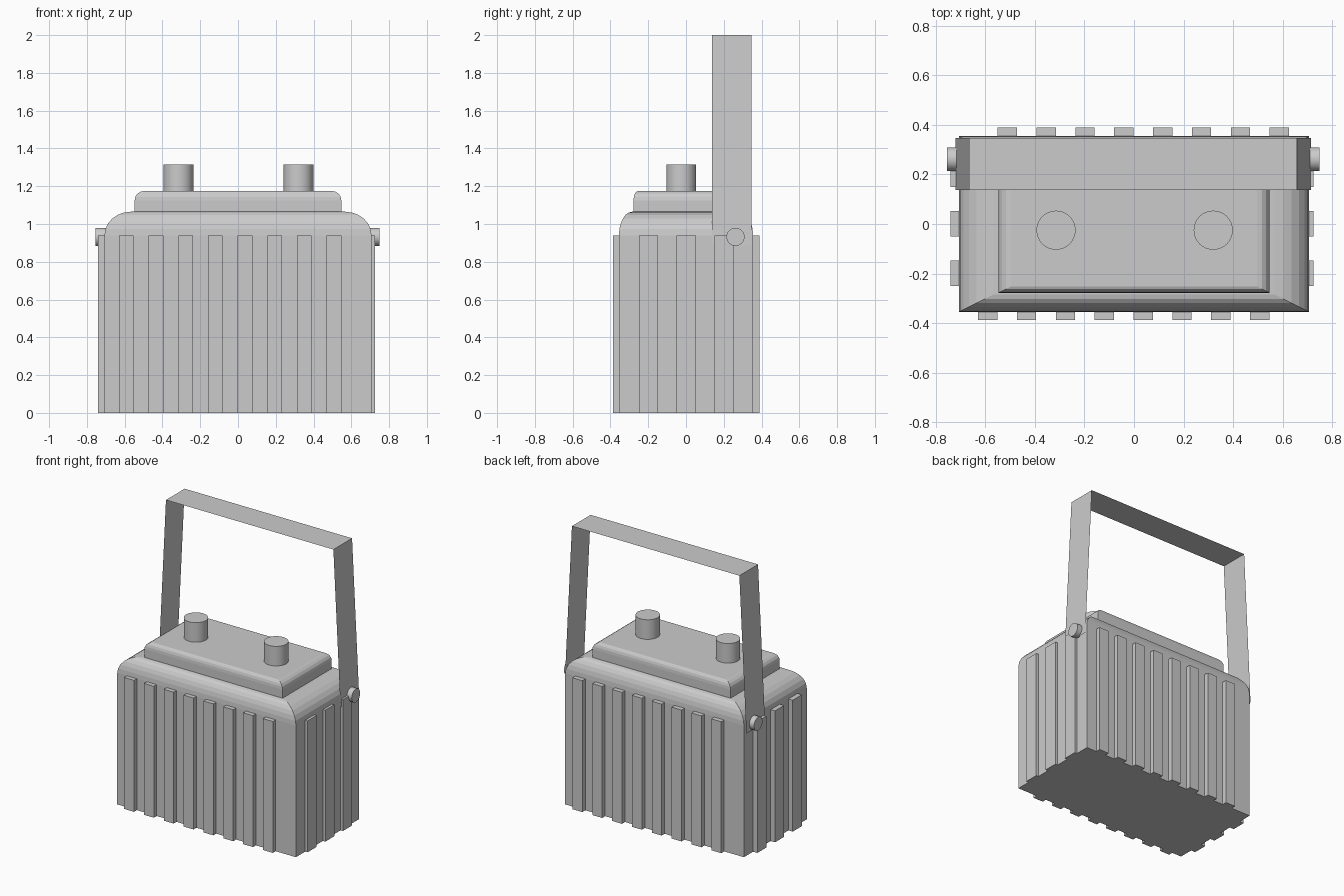
import bpy, bmesh, math
from mathutils import Matrix

if "Cube" in bpy.data.objects:
    bpy.data.objects.remove(bpy.data.objects["Cube"])

grey = bpy.data.materials.new("plain grey")
grey.diffuse_color = (0.6, 0.6, 0.6, 1)
grey.use_nodes = True
grey.node_tree.nodes["Principled BSDF"].inputs["Base Color"].default_value = grey.diffuse_color


def finish(name, bm, smooth=False):
    bmesh.ops.recalc_face_normals(bm, faces=bm.faces)
    mesh = bpy.data.meshes.new(name)
    bm.to_mesh(mesh)
    bm.free()
    mesh.materials.append(grey)
    ob = bpy.data.objects.new(name, mesh)
    bpy.context.collection.objects.link(ob)
    if smooth:
        bpy.ops.object.select_all(action='DESELECT')
        ob.select_set(True)
        bpy.context.view_layer.objects.active = ob
        bpy.ops.object.shade_smooth_by_angle(angle=math.radians(35))
    return ob


def rounded_block(name, hx, hy, z0, z1, rx, ry, rz, steps):
    """Rectangular block with mitred corners and a rounded shoulder."""
    bm = bmesh.new()
    levels = [(hx, hy, z0)]
    for i in range(steps + 1):
        a = math.pi / 2 * i / steps
        k = 1 - math.cos(a)
        levels.append((hx - rx * k, hy - ry * k, z1 - rz + rz * math.sin(a)))
    rings = [[bm.verts.new((sx * x, sy * y, z))
              for sx, sy in ((-1, -1), (1, -1), (1, 1), (-1, 1))]
             for x, y, z in levels]
    for low, high in zip(rings, rings[1:]):
        for i in range(4):
            j = (i + 1) % 4
            bm.faces.new((low[i], low[j], high[j], high[i]))
    bm.faces.new(rings[0][::-1])
    bm.faces.new(rings[-1])
    return finish(name, bm)


def box(name, x0, x1, y0, y1, z0, z1):
    bm = bmesh.new()
    bmesh.ops.create_cube(bm, size=1, matrix=Matrix.Translation(
        ((x0 + x1) / 2, (y0 + y1) / 2, (z0 + z1) / 2))
        @ Matrix.Diagonal((x1 - x0, y1 - y0, z1 - z0, 1)))
    return finish(name, bm)


def cylinder(name, centre, radius, length, along_x=False):
    turn = Matrix.Rotation(math.pi / 2, 4, 'Y') if along_x else Matrix()
    bm = bmesh.new()
    bmesh.ops.create_cone(bm, cap_ends=True, segments=32, radius1=radius,
                          radius2=radius, depth=length,
                          matrix=Matrix.Translation(centre) @ turn)
    return finish(name, bm, True)


# Case and raised lid
rounded_block("case", 0.707, 0.355, 0, 1.065, 0.14, 0.07, 0.125, 6)
rounded_block("lid", 0.547, 0.278, 1.06, 1.175, 0.05, 0.025, 0.05, 4)

# Vertical ribs on the long faces, staggered front to back
RIB_TOP = 0.94
for i in range(8):
    x = -0.63 + 0.157 * i
    box("front_rib", x, x + 0.078, -0.387, -0.345, 0, RIB_TOP)
    box("back_rib", x + 0.079, x + 0.157, 0.345, 0.389, 0, RIB_TOP)

# Vertical ribs on the short faces
for i in range(3):
    y = -0.25 + 0.2 * i
    box("left_rib", -0.741, -0.69, y, y + 0.102, 0, RIB_TOP)
    box("right_rib", 0.69, 0.726, y, y + 0.102, 0, RIB_TOP)

# Terminals
for x in (-0.315, 0.32):
    cylinder("terminal", (x, -0.025, 1.24), 0.079, 0.15)

# Thin strap handle
bm = bmesh.new()
path = ((-0.721, 0.885), (-0.666, 2.0), (0.659, 2.0), (0.715, 0.885))
edges = [[bm.verts.new((x, y, z)) for y in (0.137, 0.348)] for x, z in path]
for a, b in zip(edges, edges[1:]):
    bm.faces.new((a[0], a[1], b[1], b[0]))
finish("handle", bm)

# Pivot pins
cylinder("left_pin", (-0.727, 0.262, 0.932), 0.048, 0.056, True)
cylinder("right_pin", (0.722, 0.262, 0.932), 0.048, 0.056, True)
